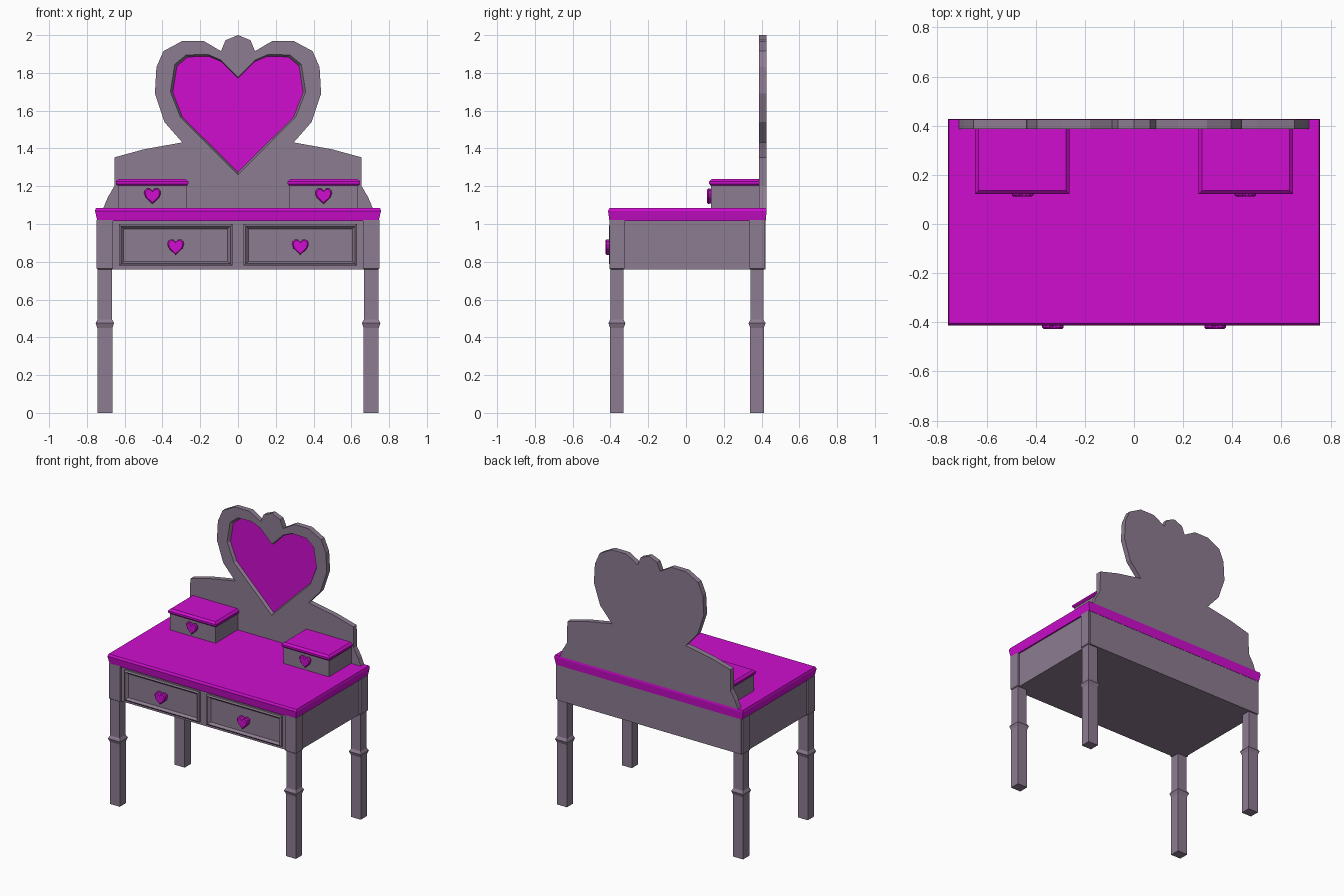
import bpy, bmesh

if "Cube" in bpy.data.objects:
    bpy.data.objects.remove(bpy.data.objects["Cube"])


def material(name, rgb):
    m = bpy.data.materials.new(name)
    m.diffuse_color = (*rgb, 1)
    m.use_nodes = True
    m.node_tree.nodes["Principled BSDF"].inputs["Base Color"].default_value = m.diffuse_color
    return m


GREY = material("mauve grey", (0.265, 0.2, 0.28))
PINK = material("magenta", (0.62, 0.004, 0.62))


def finish(name, bm, mats):
    bmesh.ops.recalc_face_normals(bm, faces=bm.faces)
    me = bpy.data.meshes.new(name)
    bm.to_mesh(me)
    bm.free()
    for m in mats:
        me.materials.append(m)
    ob = bpy.data.objects.new(name, me)
    bpy.context.collection.objects.link(ob)
    return ob


def bridge(bm, a, b):
    n = len(a)
    for i in range(n):
        j = (i + 1) % n
        bm.faces.new((a[i], a[j], b[j], b[i]))


def loft(name, rings, mat):
    """Closed solid through a stack of rings."""
    bm = bmesh.new()
    vs = [[bm.verts.new(p) for p in r] for r in rings]
    for a, b in zip(vs, vs[1:]):
        bridge(bm, a, b)
    bm.faces.new(vs[0])
    bm.faces.new(vs[-1])
    return finish(name, bm, [mat])


def rect_z(x0, x1, y0, y1, z):
    return [(x0, y0, z), (x1, y0, z), (x1, y1, z), (x0, y1, z)]


def rect_y(x0, x1, z0, z1, y):
    return [(x0, y, z0), (x1, y, z0), (x1, y, z1), (x0, y, z1)]


def box(name, x0, x1, y0, y1, z0, z1, mat):
    return loft(name, [rect_z(x0, x1, y0, y1, z0), rect_z(x0, x1, y0, y1, z1)], mat)


def mirrored(half):
    """Right half outline from top centre to bottom -> full outline."""
    return half + [(-x, z) for x, z in reversed(half) if x > 0]


KNOB = mirrored([(0, 0.024), (0.012, 0.037), (0.028, 0.039), (0.041, 0.028),
                 (0.044, 0.012), (0.036, -0.010), (0, -0.044)])


def heart_knob(name, cx, cz, back, front):
    ring = lambda s, y: [(cx + x * s, y, cz + z * s) for x, z in KNOB]
    loft(name, [ring(0.9, back), ring(1, back - 0.012), ring(1, front + 0.006),
                ring(0.85, front)], PINK)


# carcass and table top
box("carcass", -0.735, 0.735, -0.388, 0.42, 0.76, 1.02, GREY)
loft("table_top", [rect_z(-0.745, 0.745, -0.405, 0.422, 1.015),
                   rect_z(-0.757, 0.757, -0.413, 0.427, 1.07),
                   rect_z(-0.752, 0.752, -0.405, 0.425, 1.085)], PINK)

for sx, side in ((-1, "left"), (1, "right")):
    # legs with a ring moulding and a wider corner block
    for cy, end in ((-0.366, "front"), (0.376, "back")):
        cx = sx * 0.705
        prof = [(0, 0.040, 0.036), (0.45, 0.040, 0.036), (0.475, 0.049, 0.045),
                (0.495, 0.038, 0.034), (0.76, 0.038, 0.034),
                (0.765, 0.044, 0.040), (1.02, 0.044, 0.040)]
        loft(f"{side}_{end}_leg",
             [rect_z(cx - a, cx + a, cy - b, cy + b, z) for z, a, b in prof], GREY)

    # drawer front with recessed panel
    dx = sx * 0.33
    w = 0.3
    loft(f"{side}_drawer",
         [rect_y(dx - w, dx + w, 0.78, 1.0, -0.38),
          rect_y(dx - w, dx + w, 0.78, 1.0, -0.402),
          rect_y(dx - w + 0.01, dx + w - 0.01, 0.79, 0.99, -0.408),
          rect_y(dx - w + 0.025, dx + w - 0.025, 0.802, 0.974, -0.390)], GREY)
    heart_knob(f"{side}_drawer_knob", dx, 0.88, -0.388, -0.427)

    # small box on the top, with moulded lid
    bx = sx * 0.4545
    box(f"{side}_small_box", bx - 0.182, bx + 0.182, 0.132, 0.39, 1.08, 1.21, GREY)
    lid = [(1.203, 0.008), (1.212, 0), (1.225, 0), (1.238, 0.014)]
    loft(f"{side}_box_lid",
         [rect_z(bx - 0.192 + i, bx + 0.192 - i, 0.122 + i, 0.39, z)
          for z, i in lid], PINK)
    heart_knob(f"{side}_box_knob", sx * 0.453, 1.15, 0.134, 0.112)

# back board with recessed heart mirror
outline = mirrored([(0, 2.0), (0.066, 1.973), (0.09, 1.915), (0.18, 1.968),
                    (0.297, 1.968), (0.395, 1.915), (0.432, 1.83), (0.44, 1.69),
                    (0.39, 1.54), (0.295, 1.432), (0.5, 1.395), (0.653, 1.353),
                    (0.655, 1.2), (0.69, 1.14), (0.715, 1.08)])
heart = mirrored([(0, 1.777), (0.09, 1.868), (0.16, 1.898), (0.275, 1.895),
                  (0.335, 1.845), (0.358, 1.70), (0.305, 1.565), (0, 1.262)])
bm = bmesh.new()
add = lambda pts, y, s=1: [bm.verts.new((x * s, y, 1.6 + (z - 1.6) * s)) for x, z in pts]
back, front = add(outline, 0.425), add(outline, 0.387)
rim, glass = add(heart, 0.387), add(heart, 0.408, 0.965)
bridge(bm, back, front)
bridge(bm, rim, glass)
bm.faces.new(back)
mirror_face = bm.faces.new(glass)
mirror_face.material_index = 1
loops = [bm.edges.get((r[i - 1], r[i])) for r in (front, rim) for i in range(len(r))]
bmesh.ops.triangle_fill(bm, edges=loops, use_beauty=True, normal=(0, -1, 0))
finish("back_board_with_mirror", bm, [GREY, PINK])
